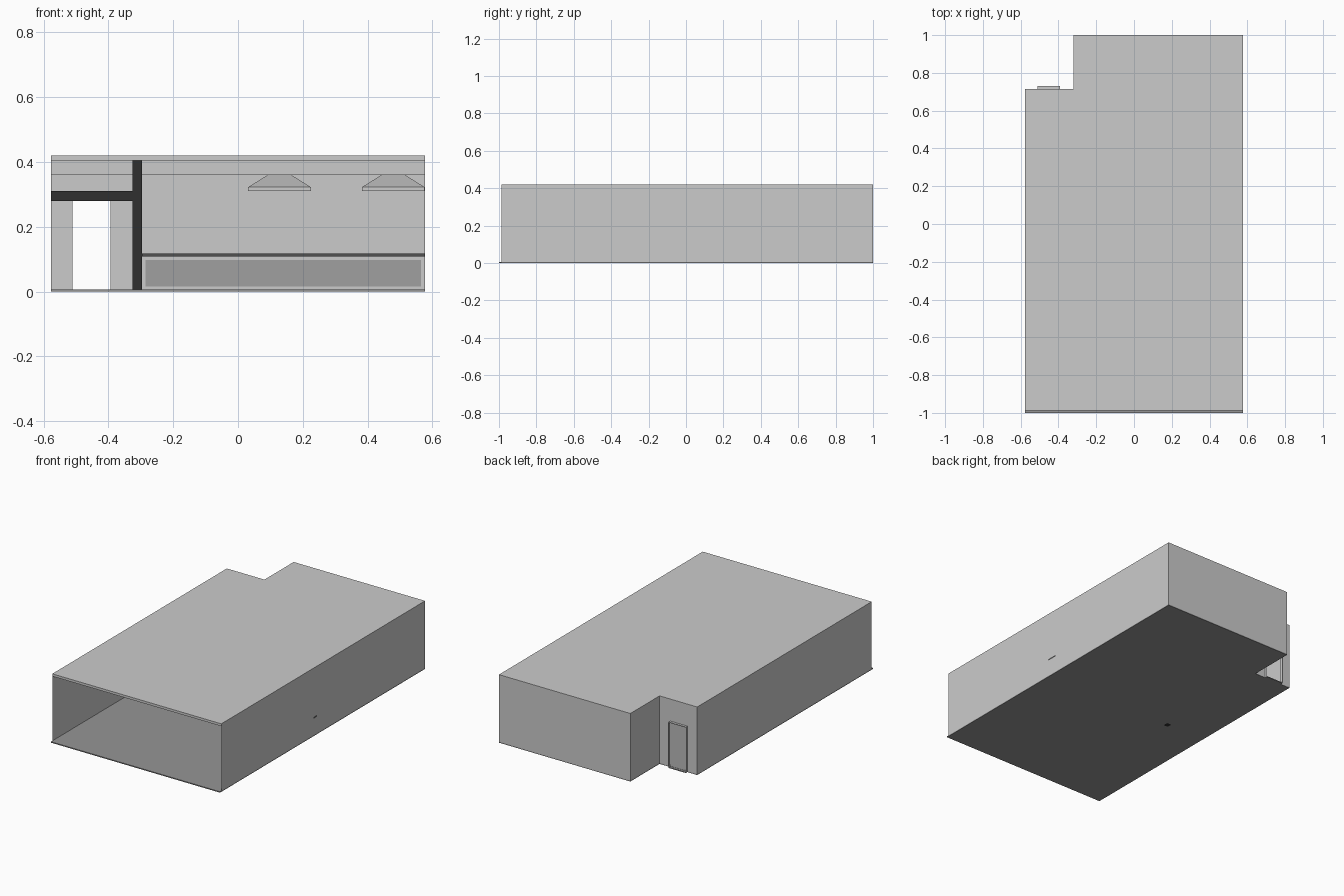
import bpy, bmesh
from mathutils import Matrix, Vector

if "Cube" in bpy.data.objects:
    bpy.data.objects.remove(bpy.data.objects["Cube"])

def material(name, v):
    m = bpy.data.materials.new(name)
    m.diffuse_color = (v, v, v, 1)
    m.use_nodes = True
    m.node_tree.nodes["Principled BSDF"].inputs["Base Color"].default_value = m.diffuse_color
    return m

BLACK = material("black_paint", 0.03)
DARK = material("dark_floor", 0.3)
PANEL = material("panel_grey", 0.35)
TOP = material("counter_dark", 0.08)

def finish(name, bm, mat=None):
    me = bpy.data.meshes.new(name)
    bm.to_mesh(me)
    bm.free()
    ob = bpy.data.objects.new(name, me)
    bpy.context.collection.objects.link(ob)
    if mat:
        me.materials.append(mat)
    return ob

def box(name, x, y, z, mat=None):
    bm = bmesh.new()
    size = (x[1] - x[0], y[1] - y[0], z[1] - z[0])
    mid = Vector((sum(x) / 2, sum(y) / 2, sum(z) / 2))
    bmesh.ops.create_cube(bm, size=1, matrix=Matrix.Translation(mid) @ Matrix.Diagonal((*size, 1)))
    return finish(name, bm, mat)

def prism(name, outline, z0, z1, mat=None):
    bm = bmesh.new()
    f = bm.faces.new([bm.verts.new((x, y, z0)) for x, y in outline])
    r = bmesh.ops.extrude_face_region(bm, geom=[f], use_keep_orig=True)
    vs = [e for e in r["geom"] if isinstance(e, bmesh.types.BMVert)]
    bmesh.ops.translate(bm, verts=vs, vec=(0, 0, z1 - z0))
    bmesh.ops.recalc_face_normals(bm, faces=bm.faces)
    return finish(name, bm, mat)

def panels(name, runs):
    # upright sheets: (start, end, bottom, top)
    bm = bmesh.new()
    for (ax, ay), (bx, by), z0, z1 in runs:
        bm.faces.new([bm.verts.new(p) for p in
                      ((ax, ay, z0), (bx, by, z0), (bx, by, z1), (ax, ay, z1))])
    return finish(name, bm)

# L-shaped plan
W, NX, NY, H = 0.577, -0.32, 0.715, 0.42
def plan(front):
    return [(-W, front), (W, front), (W, 1), (NX, 1), (NX, NY), (-W, NY)]

prism("floor", plan(-1), 0, 0.006, DARK)
prism("roof", plan(-0.987), 0.405, H)

# Outer walls, open at the front
p = plan(-0.987)
panels("outer_walls", [(p[i], p[(i + 1) % 6], 0, H) for i in (1, 2, 3, 5)])

# Rear wall with doorway and its projecting lining
D0, D1, DZ, DY = -0.51, -0.393, 0.28, 0.73
panels("door_wall", [((NX, NY), (D1, NY), 0, H), ((D1, NY), (D0, NY), DZ, H),
                     ((D0, NY), (-W, NY), 0, H)])
panels("door_jambs", [((D1, NY), (D1, DY), 0, DZ), ((D0, DY), (D0, NY), 0, DZ)])
box("door_head", (D0, D1), (NY, DY), (DZ, DZ + 0.004))
box("door_sill", (D0, D1), (NY, DY), (0, 0.005), DARK)

# Ceiling beam
box("ceiling_beam", (-W, W), (0.2, 0.26), (0.36, 0.405))

# Black post and passage lintel
box("post", (-0.326, -0.296), (-0.085, -0.053), (0, 0.405), BLACK)
box("passage_lintel", (-W, -0.326), (-0.085, -0.053), (0.28, 0.31), BLACK)

# Serving counter
box("counter_base", (-0.296, W), (-0.08, -0.04), (0.006, 0.108))
box("counter_panel", (-0.285, 0.565), (-0.084, -0.08), (0.016, 0.097), PANEL)
box("counter_top", (-0.296, W), (-0.09, -0.02), (0.108, 0.118), TOP)

# Extractor hoods with round flues
def hood(name, cx, cy=0.43):
    bm = bmesh.new()
    loops = []
    for hx, hy, z in ((0.097, 0.16, 0.31), (0.097, 0.16, 0.322), (0.033, 0.05, 0.362)):
        loops.append([bm.verts.new((cx + sx * hx, cy + sy * hy, z))
                      for sx, sy in ((-1, -1), (1, -1), (1, 1), (-1, 1))])
    for a, b in zip(loops, loops[1:]):
        for i in range(4):
            j = (i + 1) % 4
            bm.faces.new((a[i], a[j], b[j], b[i]))
    bm.faces.new(loops[0][::-1])
    bm.faces.new(loops[-1])
    finish(name, bm)
    bpy.ops.mesh.primitive_cylinder_add(vertices=24, radius=0.032, depth=0.043,
                                        location=(cx, cy, 0.3835))
    bpy.context.object.name = name + "_flue"
    bpy.ops.object.shade_smooth_by_angle()

hood("hood_left", 0.128)
hood("hood_right", 0.479)

# Exhaust duct to the back wall
box("exhaust_duct", (0.096, 0.13), (0.43, 1), (0.37, 0.403))
